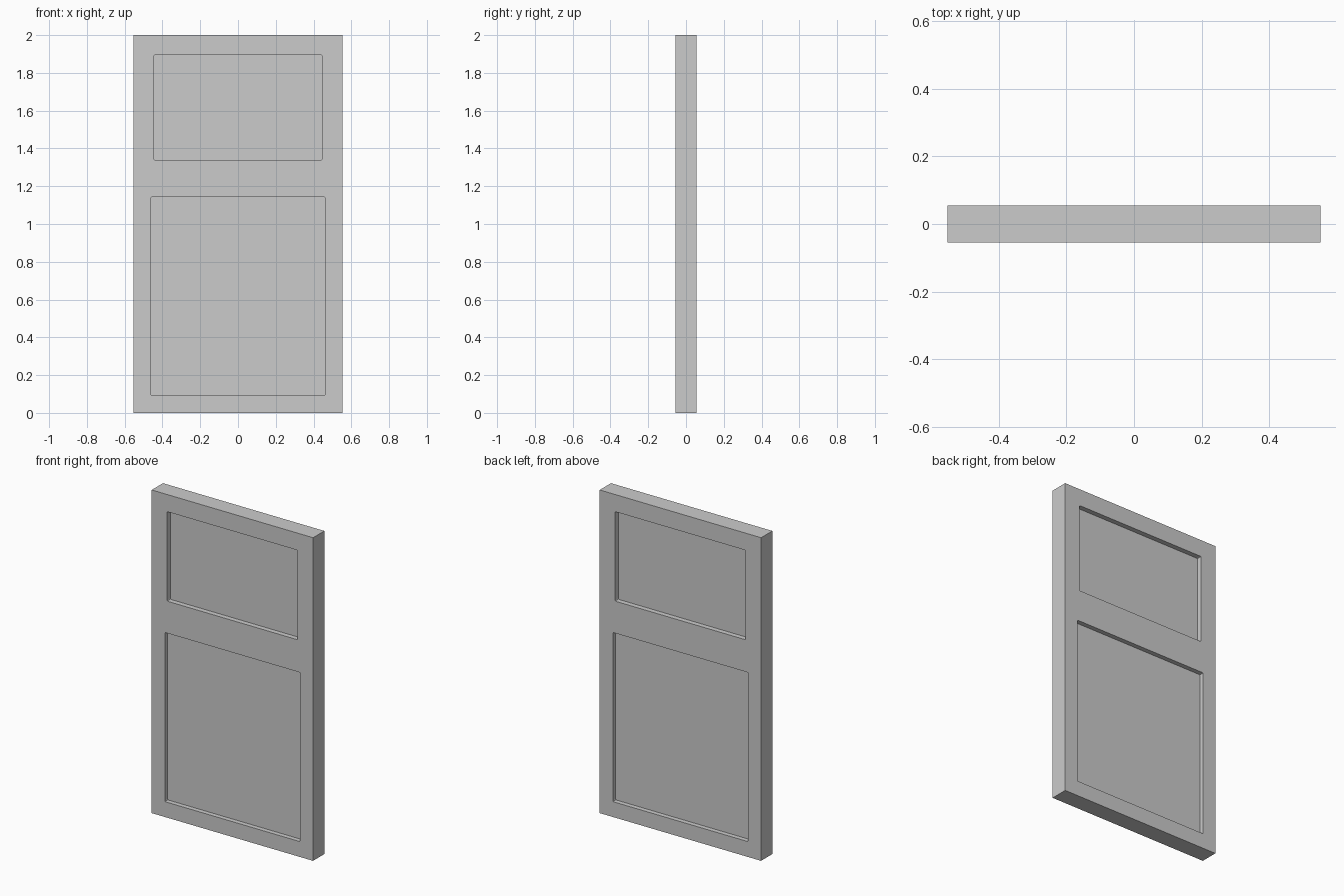
import bpy
import bmesh

if "Cube" in bpy.data.objects:
    bpy.data.objects.remove(bpy.data.objects["Cube"])

W, D, H = 1.105, 0.11, 2.0


def box(name, size, centre, corner=0.0):
    """Box mesh; corner > 0 rounds the edges that run along y."""
    bm = bmesh.new()
    bmesh.ops.create_cube(bm, size=1.0)
    bmesh.ops.scale(bm, vec=size, verts=bm.verts)
    bmesh.ops.translate(bm, vec=centre, verts=bm.verts)
    if corner:
        edges = [e for e in bm.edges
                 if abs(e.verts[0].co.y - e.verts[1].co.y) > 1e-4]
        bmesh.ops.bevel(bm, geom=edges, offset=corner, segments=2,
                        profile=0.5, affect='EDGES')
    mesh = bpy.data.meshes.new(name)
    bm.to_mesh(mesh)
    bm.free()
    obj = bpy.data.objects.new(name, mesh)
    bpy.context.collection.objects.link(obj)
    return obj


# Door slab
door = box("door_slab", (W, D, H), (0, 0, H / 2))

# Recessed panels on both faces: half width, bottom, top, depth
panels = {"upper_panel": (0.447, 1.34, 1.894, 0.031),
          "lower_panel": (0.463, 0.095, 1.142, 0.029)}
cutters = []
for name, (hw, z0, z1, depth) in panels.items():
    for side in (-1, 1):
        thick = 0.1
        y = side * (D / 2 - depth + thick / 2)
        cutter = box(name + "_cutter", (2 * hw, thick, z1 - z0),
                     (0, y, (z0 + z1) / 2), corner=0.006)
        cutter.hide_render = True
        cutters.append(cutter)
        mod = door.modifiers.new(name, 'BOOLEAN')
        mod.operation = 'DIFFERENCE'
        mod.solver = 'EXACT'
        mod.object = cutter

# Apply the recess cuts and remove the cutters
bpy.context.view_layer.objects.active = door
door.select_set(True)
for mod in list(door.modifiers):
    bpy.ops.object.modifier_apply(modifier=mod.name)
for cutter in cutters:
    bpy.data.objects.remove(cutter, do_unlink=True)
